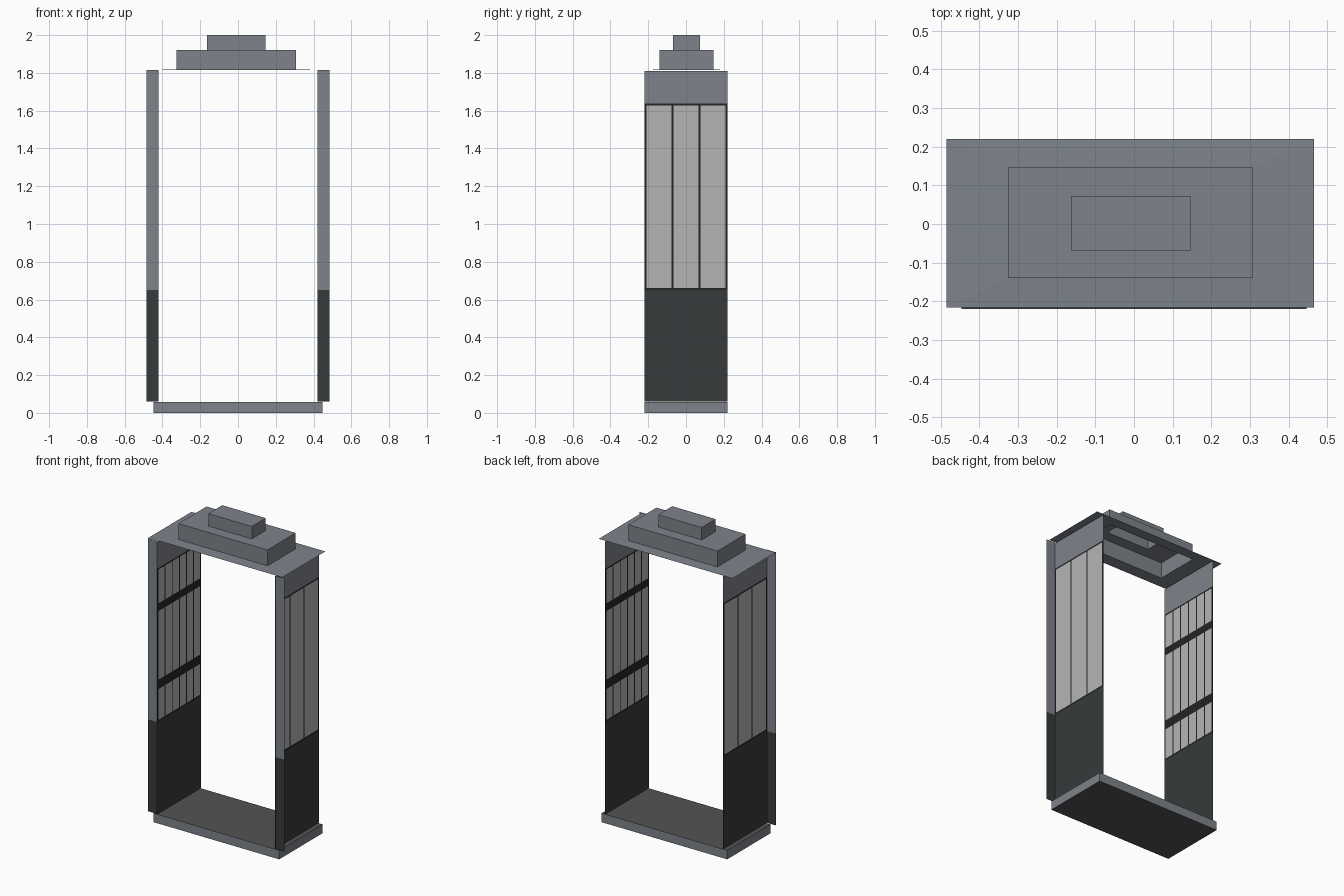
import bpy

if "Cube" in bpy.data.objects:
    bpy.data.objects.remove(bpy.data.objects["Cube"])


def mat(name, r, g, b):
    m = bpy.data.materials.new(name)
    m.diffuse_color = (r, g, b, 1)
    m.use_nodes = True
    m.node_tree.nodes["Principled BSDF"].inputs["Base Color"].default_value = m.diffuse_color
    return m


GREY = mat("grey_metal", 0.21, 0.23, 0.26)
DARK = mat("dark_panel", 0.037, 0.043, 0.045)
BAR = mat("window_bar", 0.016, 0.018, 0.018)
GLASS = mat("pale_glass", 0.46, 0.46, 0.46)
FLOOR = mat("floor", 0.09, 0.088, 0.086)


def make(name, verts, faces, mats, indices=None):
    me = bpy.data.meshes.new(name)
    me.from_pydata(verts, [], faces)
    for m in mats:
        me.materials.append(m)
    if indices:
        me.polygons.foreach_set("material_index", indices)
    me.update()
    ob = bpy.data.objects.new(name, me)
    bpy.context.collection.objects.link(ob)
    return ob


def rect(x0, x1, y0, y1, z):
    return [(x0, y0, z), (x1, y0, z), (x1, y1, z), (x0, y1, z)]


def stack(loops, cap_bottom):
    """Join rectangular loops from bottom to top and close the top."""
    verts = [v for lp in loops for v in lp]
    faces = [(4 * k + i, 4 * k + (i + 1) % 4, 4 * k + 4 + (i + 1) % 4, 4 * k + 4 + i)
             for k in range(len(loops) - 1) for i in range(4)]
    n = len(verts)
    faces.append((n - 4, n - 3, n - 2, n - 1))
    if cap_bottom:
        faces.append((3, 2, 1, 0))
    return verts, faces


def strips(lo, hi, panes, bar):
    """Cut positions alternating bar, pane, bar ... across a span."""
    step = (hi - lo - bar) / panes
    cuts = []
    for i in range(panes + 1):
        cuts += [lo + i * step, lo + i * step + bar]
    return cuts


def wall_skin(name, x, ys, window_zs, outward):
    """Flat wall: dark base panel, barred window, grey header."""
    zs = [0.06] + window_zs + [1.81]
    ny, nz = len(ys), len(zs)
    verts = [(x, y, z) for z in zs for y in ys]
    faces, idx = [], []
    for k in range(nz - 1):
        for j in range(ny - 1):
            a = k * ny + j
            f = (a, a + 1, a + 1 + ny, a + ny)
            faces.append(f if outward > 0 else f[::-1])
            if k == 0:
                idx.append(1)
            elif k == nz - 2:
                idx.append(0)
            else:
                idx.append(3 if j % 2 and k % 2 == 0 else 2)
    make(name, verts, faces, [GREY, DARK, BAR, GLASS], idx)


# Base slab with dark floor and underside
v, f = stack([rect(-0.447, 0.447, -0.22, 0.22, 0), rect(-0.447, 0.447, -0.22, 0.22, 0.057)], True)
make("base_slab", v, f, [GREY, FLOOR], [0, 0, 0, 0, 1, 1])

# Stepped roof, a thin hollow shell open underneath
low = (-0.326, 0.308, -0.14, 0.146)
top = (-0.163, 0.146, -0.068, 0.073)
v, f = stack([rect(-0.485, 0.466, -0.216, 0.22, 1.815), rect(*low, 1.818), rect(*low, 1.92),
              rect(*top, 1.92), rect(*top, 2.0)], False)
make("stepped_roof", v, f, [GREY])

outer_zs = [0.65, 0.662, 1.628, 1.638]
inner_zs = [0.65, 0.662, 0.86, 0.92, 1.36, 1.41, 1.628, 1.638]
for side, s in (("left", -1), ("right", 1)):
    # Side wall, outer face with three panes and inner face with a barred grid
    wall_skin(side + "_wall_outside", s * 0.42, strips(-0.22, 0.22, 3, 0.01), outer_zs, s)
    wall_skin(side + "_wall_inside", s * 0.417, strips(-0.22, 0.22, 6, 0.009), inner_zs, -s)
    # Front flange, dark at the foot
    xs = sorted((s * 0.42, s * 0.485))
    verts = [(x, -0.22, z) for z in (0.06, 0.65, 1.815) for x in xs]
    make(side + "_front_flange", verts, [(0, 1, 3, 2), (2, 3, 5, 4)], [GREY, DARK], [1, 0])
